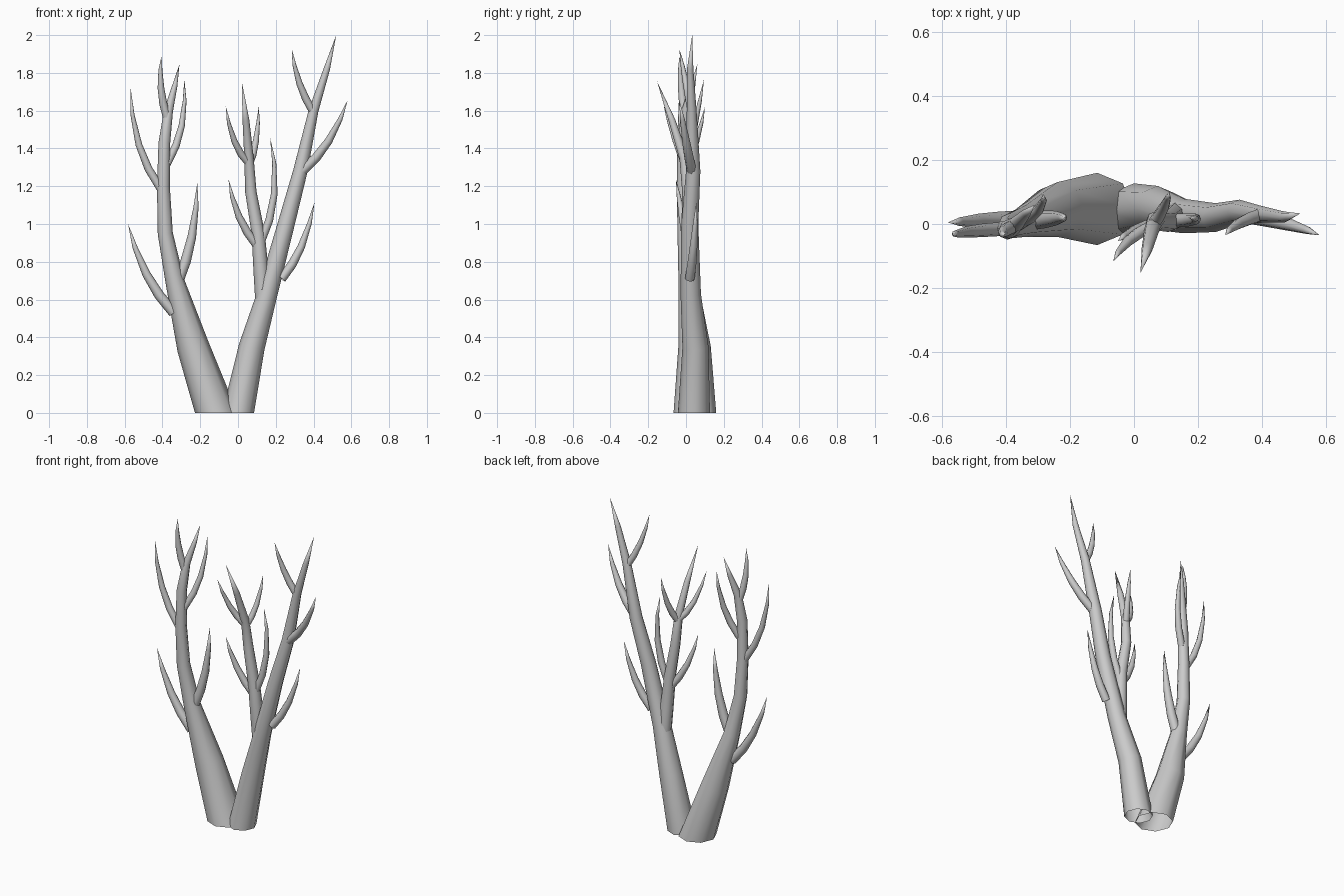
import bpy, bmesh, math
from mathutils import Vector

SIDES = 8


def tube(name, rows, flat_base=False):
    """Tapered tube through rows of (x, y, z, radius), open at the base, pointed at the tip."""
    pts = [Vector(r[:3]) for r in rows]
    bm = bmesh.new()
    rings = []
    for i, p in enumerate(pts[:-1]):
        before = (p - pts[i - 1]).normalized() if i else Vector()
        axis = ((pts[i + 1] - p).normalized() + before).normalized()
        if i == 0 and flat_base:
            axis = Vector((0, 0, 1))
        u = Vector((0, 1, 0)).cross(axis).normalized()
        v = axis.cross(u)
        ring = []
        for k in range(SIDES):
            a = 2 * math.pi * k / SIDES
            ring.append(bm.verts.new(p + rows[i][3] * (u * math.cos(a) + v * math.sin(a))))
        rings.append(ring)
    for a, b in zip(rings, rings[1:]):
        for k in range(SIDES):
            n = (k + 1) % SIDES
            bm.faces.new((a[k], a[n], b[n], b[k]))
    tip = bm.verts.new(pts[-1])
    for k in range(SIDES):
        bm.faces.new((rings[-1][k], rings[-1][(k + 1) % SIDES], tip))
    me = bpy.data.meshes.new(name)
    bm.to_mesh(me)
    bm.free()
    for f in me.polygons:
        f.use_smooth = True
    ob = bpy.data.objects.new(name, me)
    bpy.context.collection.objects.link(ob)


def twig(name, start, mid, tip, r):
    """Curved side twig passing through mid."""
    s, m, e = Vector(start), Vector(mid), Vector(tip)
    c = 2 * m - (s + e) / 2
    rows = []
    for t, k in ((0, 1), (0.25, 0.95), (0.5, 0.8), (0.78, 0.48), (1, 0)):
        p = s * (1 - t) ** 2 + c * 2 * t * (1 - t) + e * t * t
        rows.append((*p, r * k))
    tube(name, rows)


# Main limbs
tube("left_trunk", [
    (-0.115, 0.047, 0, 0.113), (-0.238, 0.045, 0.35, 0.086), (-0.335, 0.01, 0.7, 0.05),
    (-0.385, -0.005, 0.95, 0.04), (-0.395, -0.015, 1.2, 0.034), (-0.39, -0.015, 1.43, 0.031),
    (-0.368, 0.0, 1.6, 0.024), (-0.335, 0.035, 1.73, 0.014), (-0.31, 0.06, 1.845, 0)], True)
tube("right_trunk", [
    (0.0, 0.042, 0, 0.085), (0.073, 0.05, 0.35, 0.069), (0.155, 0.025, 0.63, 0.054),
    (0.255, 0.02, 1.0, 0.045), (0.33, 0.038, 1.28, 0.038), (0.4, 0.03, 1.6, 0.026),
    (0.47, 0.022, 1.82, 0.017), (0.52, 0.033, 2.0, 0)], True)
tube("middle_limb", [
    (0.135, 0.03, 0.56, 0.042), (0.122, 0.02, 0.75, 0.04), (0.107, 0.01, 0.95, 0.035),
    (0.068, 0.01, 1.17, 0.03), (0.058, -0.01, 1.35, 0.025), (0.042, -0.075, 1.55, 0.018),
    (0.02, -0.153, 1.755, 0)])

# Side twigs: start, mid, tip, radius
twigs = {
    "left_twig": [
        ((-0.34, 0.015, 0.53), (-0.485, 0.01, 0.735), (-0.582, 0.005, 1.0), 0.028),
        ((-0.32, 0.01, 0.69), (-0.245, 0.018, 0.93), (-0.215, 0.02, 1.22), 0.029),
        ((-0.405, -0.015, 1.18), (-0.525, -0.025, 1.42), (-0.568, -0.035, 1.715), 0.022),
        ((-0.375, -0.01, 1.32), (-0.298, 0.045, 1.52), (-0.284, 0.095, 1.765), 0.021),
        ((-0.375, -0.005, 1.56), (-0.408, -0.025, 1.72), (-0.405, -0.035, 1.89), 0.022)],
    "right_twig": [
        ((0.23, 0.02, 0.71), (0.335, 0.04, 0.88), (0.405, 0.055, 1.115), 0.025),
        ((0.34, 0.03, 1.28), (0.48, 0.0, 1.44), (0.58, -0.035, 1.655), 0.026),
        ((0.4, 0.03, 1.59), (0.325, 0.0, 1.745), (0.285, -0.035, 1.925), 0.021)],
    "middle_twig": [
        ((0.105, 0.01, 0.88), (0.005, -0.02, 1.04), (-0.05, -0.053, 1.235), 0.023),
        ((0.115, 0.01, 0.89), (0.192, 0.015, 1.16), (0.17, 0.02, 1.455), 0.022),
        ((0.058, -0.005, 1.32), (-0.02, -0.055, 1.44), (-0.065, -0.118, 1.625), 0.02),
        ((0.058, -0.005, 1.31), (0.095, 0.055, 1.44), (0.11, 0.1, 1.62), 0.02)],
}
for name, group in twigs.items():
    for i, args in enumerate(group, 1):
        twig(f"{name}_{i}", *args)
